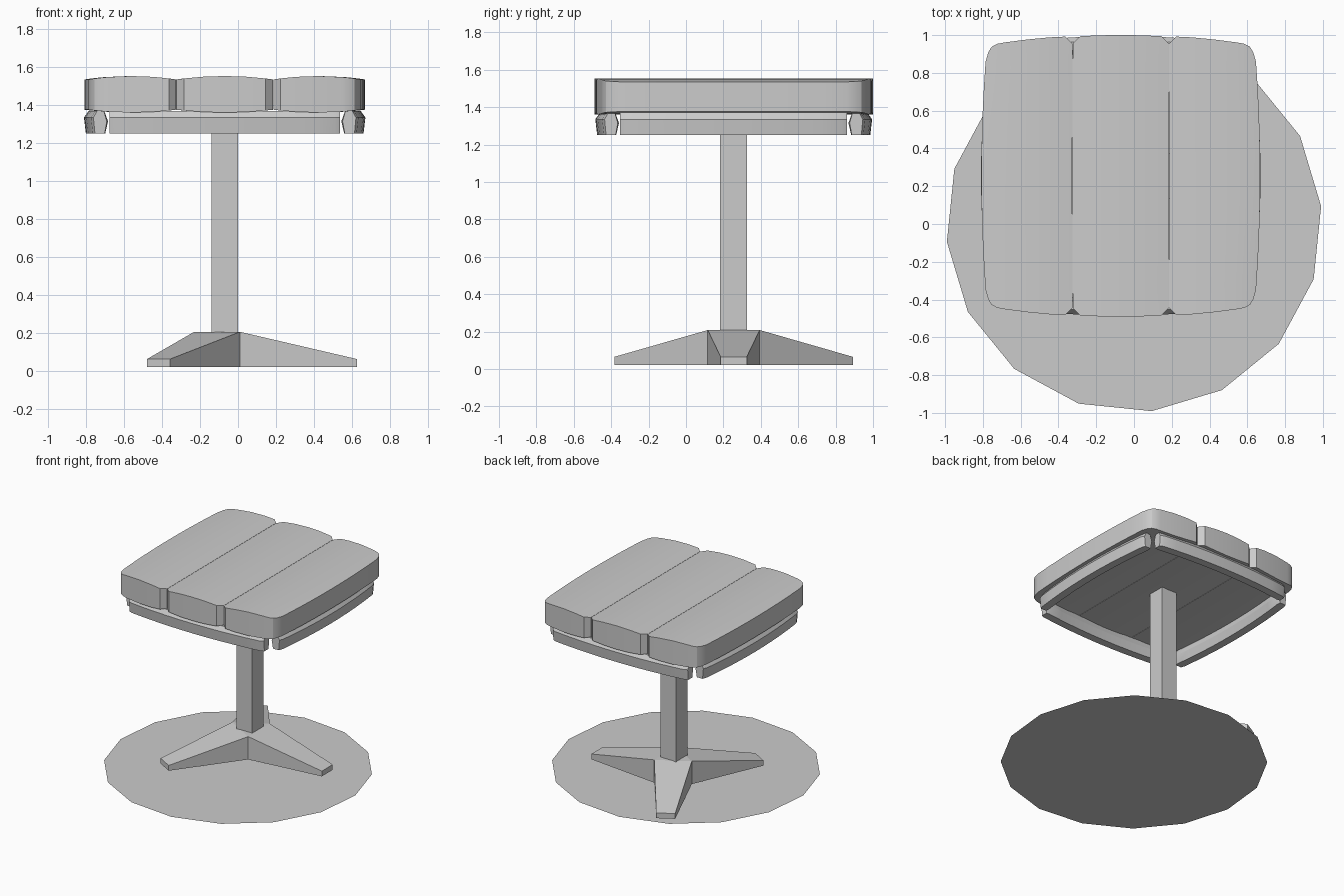
import bpy, bmesh
from math import sin, cos, radians, pi

if "Cube" in bpy.data.objects:
    bpy.data.objects.remove(bpy.data.objects["Cube"])

CX, CY = -0.07, 0.255          # centre of the table over the ground disc


def make_object(name, verts, faces, smooth=False):
    mesh = bpy.data.meshes.new(name)
    bm = bmesh.new()
    bv = [bm.verts.new(v) for v in verts]
    for f in faces:
        bm.faces.new([bv[i] for i in f])
    bmesh.ops.recalc_face_normals(bm, faces=bm.faces)
    bm.to_mesh(mesh)
    bm.free()
    ob = bpy.data.objects.new(name, mesh)
    bpy.context.collection.objects.link(ob)
    if smooth:
        bpy.ops.object.select_all(action='DESELECT')
        ob.select_set(True)
        bpy.context.view_layer.objects.active = ob
        bpy.ops.object.shade_smooth_by_angle(angle=radians(30))
    return ob


def loft(name, rings, smooth=True):
    """Skin a list of closed rings and cap both ends."""
    n = len(rings[0])
    verts = [v for r in rings for v in r]
    faces = [(a * n + i, a * n + (i + 1) % n, (a + 1) * n + (i + 1) % n, (a + 1) * n + i)
             for a in range(len(rings) - 1) for i in range(n)]
    faces += [tuple(range(n)), tuple(range(len(verts) - n, len(verts)))]
    return make_object(name, verts, faces, smooth)


# Ground disc: one flat 16-sided face
ring = [(0.995 * cos(radians(5.4 + 22.5 * k)), 0.995 * sin(radians(5.4 + 22.5 * k)), 0)
        for k in range(16)]
make_object("ground_disc", ring, [tuple(range(16))])

# Three-legged base: star outline with sloping legs
low, high = [], []
for k in range(3):
    a = 2 * pi * k / 3
    for r, w, z in ((0.695, -0.07, 0.065), (0.695, 0.07, 0.065), (0.08, 0.139, 0.208)):
        x, y = CX + r * cos(a) - w * sin(a), CY + r * sin(a) + w * cos(a)
        low.append((x, y, 0.022))
        high.append((x, y, z))
faces = [(i, (i + 1) % 9, 9 + (i + 1) % 9, 9 + i) for i in range(9)]
faces += [(11, 14, 17)]
for k in range(3):
    i, hub, prev = 3 * k, 3 * k + 2, (3 * k + 8) % 9
    faces += [(9 + prev, 9 + i, 9 + i + 1, 9 + hub), (prev, i, i + 1, hub)]
faces += [(2, 5, 8)]
make_object("tripod_base", low + high, faces)

# Square post
square = [(-0.07, -0.072), (0.07, -0.072), (0.07, 0.072), (-0.07, 0.072)]
loft("post", [[(CX + x, CY + y, z) for x, y in square] for z in (0.19, 1.368)], False)


# Table planks: columns of (x, half length), crowned above and below
def plank(name, columns):
    x0, x1 = columns[0][0], columns[-1][0]
    mid, half = (x0 + x1) / 2, (x1 - x0) / 2
    rings = []
    for k in range(-5, 6):
        v = k / 5
        top, bottom = [], []
        for x, hy in columns:
            c = 1 - ((x - mid) / half) ** 2
            px = CX + x * (1 - 0.03 * v * v * (x / 0.735) ** 2)
            top.append((px, CY + v * hy, 1.535 + 0.018 * c))
            bottom.append((px, CY + v * hy, 1.376 - 0.015 * c))
        rings.append(top + bottom[::-1])
    # end caps as strips so the curved ends stay clean
    m, n = len(columns), 2 * len(columns)
    verts = [p for r in rings for p in r]
    fs = [(a * n + i, a * n + (i + 1) % n, (a + 1) * n + (i + 1) % n, (a + 1) * n + i)
          for a in range(len(rings) - 1) for i in range(n)]
    for b in (0, (len(rings) - 1) * n):
        fs += [(b + i, b + i + 1, b + n - 2 - i, b + n - 1 - i) for i in range(m - 1)]
    make_object(name, verts, fs, True)


side = [(0.257, 0.70), (0.295, 0.737), (0.38, 0.733), (0.5, 0.722), (0.63, 0.706),
        (0.67, 0.699), (0.703, 0.683), (0.722, 0.655), (0.738, 0.605)]
inner = [(0.255, 0.70), (0.215, 0.739), (0.11, 0.744)]
plank("right_plank", side)
plank("left_plank", [(-x, y) for x, y in side[::-1]])
plank("middle_plank", [(-x, y) for x, y in inner] + [(0, 0.745)] + inner[::-1])

# Bowed beams under the top, one per side, with chamfered ends
section = [(-0.03, 1.25), (0.035, 1.25), (0.045, 1.335), (0.02, 1.37),
           (-0.025, 1.37), (-0.045, 1.315)]
half_len = 0.607
stations = [-half_len] + [0.58 * k / 5 for k in range(-5, 6)] + [half_len]
for name, turn in (("right", 0), ("back", 1), ("left", 2), ("front", 3)):
    c, s = cos(turn * pi / 2), sin(turn * pi / 2)
    rings = []
    for t in stations:
        squeeze = 0.78 if abs(t) == half_len else 1
        bow = 0.655 + 0.04 * (1 - (t / half_len) ** 2)
        rings.append([(CX + c * (bow + u * squeeze) - s * t,
                       CY + s * (bow + u * squeeze) + c * t, z) for u, z in section])
    loft(name + "_beam", rings)
